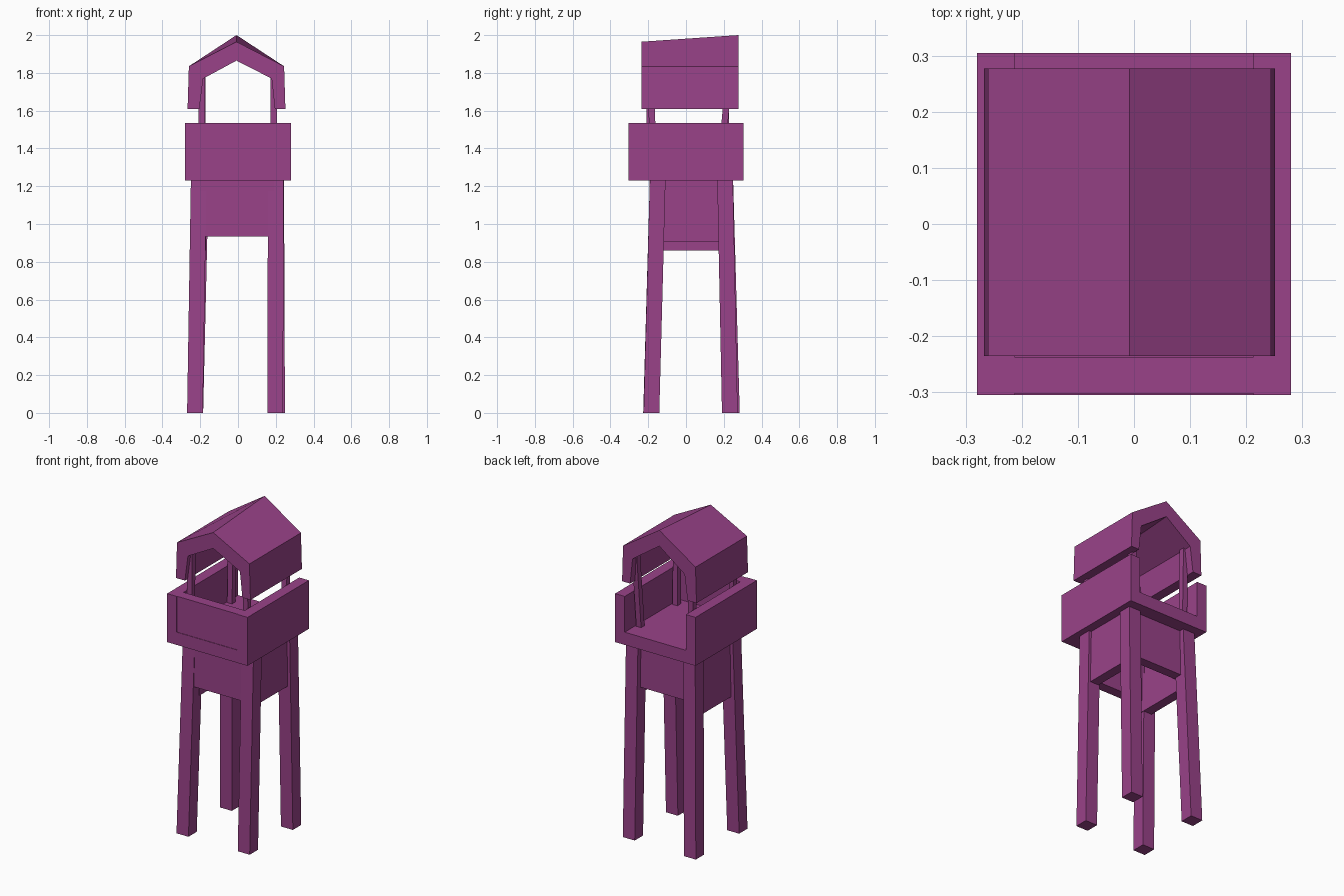
import bpy
import bmesh
from mathutils import Vector

cube = bpy.data.objects.get("Cube")
if cube:
    bpy.data.objects.remove(cube, do_unlink=True)

# One painted finish for the whole tower
PURPLE = (0.32, 0.055, 0.25, 1.0)
mat = bpy.data.materials.new("purple_paint")
mat.use_nodes = True
mat.diffuse_color = PURPLE
mat.node_tree.nodes["Principled BSDF"].inputs["Base Color"].default_value = PURPLE


def loft(name, ring_a, ring_b):
    """Solid between two matching outlines, with flat faces."""
    bm = bmesh.new()
    a = [bm.verts.new(p) for p in ring_a]
    b = [bm.verts.new(p) for p in ring_b]
    bm.faces.new(a)
    bm.faces.new(b[::-1])
    n = len(a)
    for i in range(n):
        j = (i + 1) % n
        bm.faces.new((a[i], b[i], b[j], a[j]))
    bmesh.ops.recalc_face_normals(bm, faces=bm.faces)
    mesh = bpy.data.meshes.new(name)
    bm.to_mesh(mesh)
    bm.free()
    mesh.materials.append(mat)
    obj = bpy.data.objects.new(name, mesh)
    bpy.context.collection.objects.link(obj)
    return obj


def beam(name, low, high, width):
    """Square post leaning from one centre point to another."""
    h = width / 2
    square = [Vector((x, y, 0)) for x, y in ((-h, -h), (h, -h), (h, h), (-h, h))]
    return loft(name, [Vector(low) + c for c in square], [Vector(high) + c for c in square])


def box(name, xs, ys, zs):
    rings = [[(xs[0], ys[0], z), (xs[1], ys[0], z), (xs[1], ys[1], z), (xs[0], ys[1], z)]
             for z in zs]
    return loft(name, *rings)


# Leaning legs: (foot x, y), (top x, y)
BASE, FLOOR, RAIL = 1.23, 1.31, 1.535
legs = {
    "front_right_leg": ((-0.228, -0.185), (-0.208, -0.15)),
    "front_left_leg": ((0.197, -0.183), (0.2, -0.15)),
    "back_right_leg": ((-0.226, 0.243), (-0.197, 0.208)),
    "back_left_leg": ((0.207, 0.232), (0.202, 0.207)),
}
for name, (foot, top) in legs.items():
    beam(name, (*foot, 0), (*top, BASE), 0.083)

# Bracing panels between the legs, each with its own depth
box("front_brace", (-0.2, 0.19), (-0.193, -0.13), (0.935, BASE))
box("back_brace", (-0.19, 0.19), (0.16, 0.22), (0.945, BASE))
box("right_brace", (-0.23, -0.17), (-0.14, 0.19), (0.86, BASE))
box("left_brace", (0.165, 0.225), (-0.14, 0.19), (0.905, BASE))

# Lookout platform, open at the back
box("platform_floor", (-0.28, 0.28), (-0.305, 0.305), (BASE, FLOOR))
for side, s in (("left", 1), ("right", -1)):
    box(side + "_railing", sorted((s * 0.213, s * 0.28)), (-0.305, 0.305), (FLOOR, RAIL))
box("front_railing", (-0.213, 0.213), (-0.302, -0.237), (FLOOR, RAIL))

# Slim roof posts
posts = {
    "front_right_post": ((-0.192, -0.195), (-0.192, -0.19)),
    "front_left_post": ((0.188, -0.175), (0.19, -0.185)),
    "back_right_post": ((-0.19, 0.205), (-0.19, 0.215)),
    "back_left_post": ((0.188, 0.185), (0.19, 0.228)),
}
for name, (low, high) in posts.items():
    beam(name, (*low, FLOOR), (*high, 1.8), 0.034)


# Gabled canopy whose ridge rises toward the back
def canopy_outline(y, rise):
    outer = [(-0.267, 1.61), (-0.26, 1.835), (-0.008, 1.965 + rise),
             (0.244, 1.835), (0.251, 1.61)]
    inner = [(0.195, 1.61), (0.178, 1.77), (-0.008, 1.865 + rise),
             (-0.184, 1.77), (-0.205, 1.61)]
    return [(x, y, z) for x, z in outer + inner]


loft("roof_canopy", canopy_outline(-0.235, 0), canopy_outline(0.277, 0.035))
